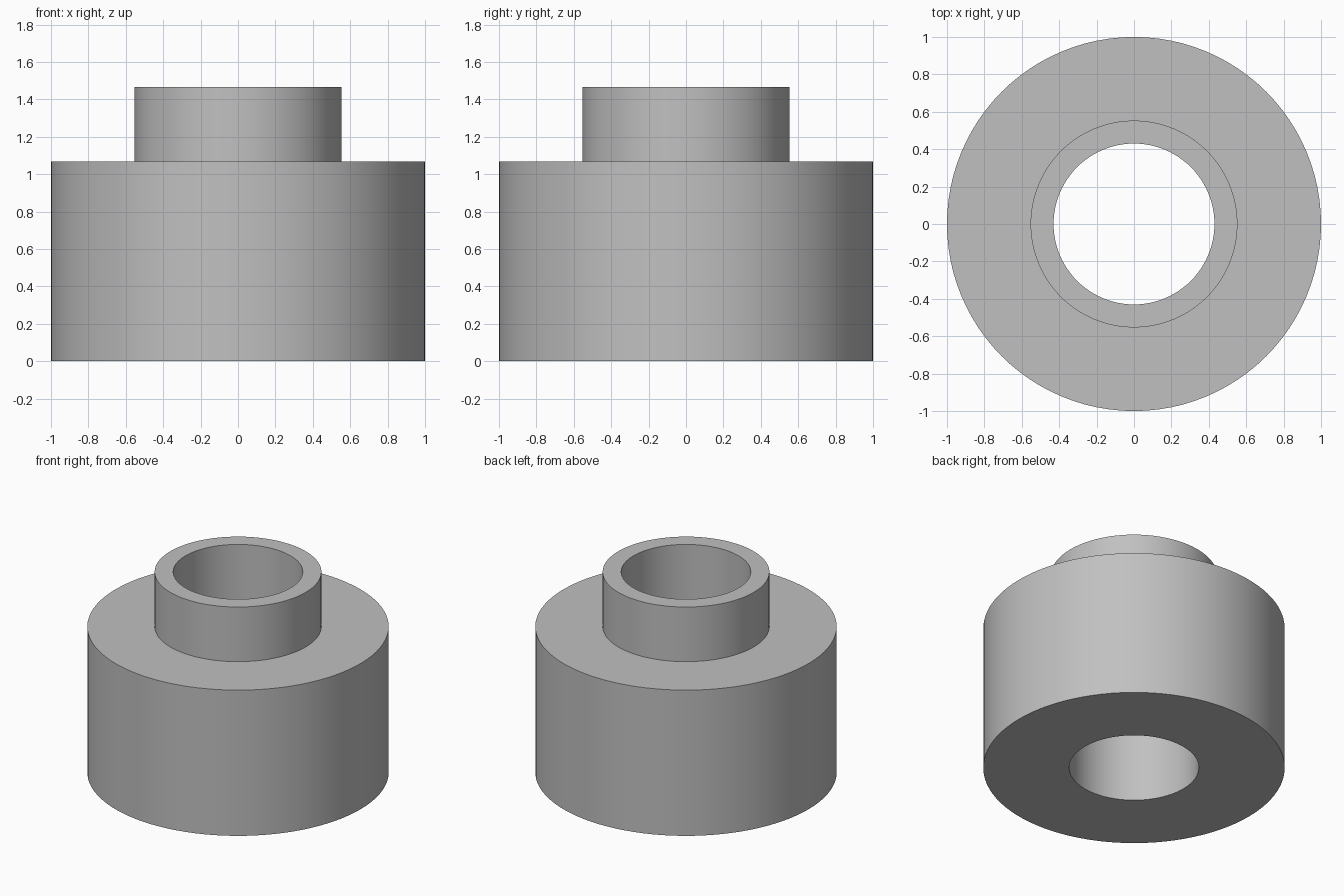
import bpy
import bmesh
import math

if "Cube" in bpy.data.objects:
    bpy.data.objects.remove(bpy.data.objects["Cube"])

SEGMENTS = 96

# Half profile of the bushing: (radius, height), closed loop
BORE, COLLAR, BODY = 0.43, 0.553, 1.0
SHOULDER, TOP = 1.067, 1.467
profile = [(BORE, 0), (BODY, 0), (BODY, SHOULDER),
           (COLLAR, SHOULDER), (COLLAR, TOP), (BORE, TOP)]

grey = bpy.data.materials.new("plain grey")
grey.diffuse_color = (0.53, 0.53, 0.53, 1)
grey.use_nodes = True
grey.node_tree.nodes["Principled BSDF"].inputs["Base Color"].default_value = grey.diffuse_color

# Flanged bushing: revolve the profile around z
bm = bmesh.new()
rings = []
for i in range(SEGMENTS):
    a = 2 * math.pi * i / SEGMENTS
    rings.append([bm.verts.new((r * math.cos(a), r * math.sin(a), z))
                  for r, z in profile])
n = len(profile)
for i in range(SEGMENTS):
    here, there = rings[i], rings[(i + 1) % SEGMENTS]
    for j in range(n):
        k = (j + 1) % n
        bm.faces.new((here[j], there[j], there[k], here[k]))
bmesh.ops.recalc_face_normals(bm, faces=bm.faces)
mesh = bpy.data.meshes.new("stepped_bushing")
bm.to_mesh(mesh)
bm.free()
mesh.materials.append(grey)

bushing = bpy.data.objects.new("stepped_bushing", mesh)
bpy.context.collection.objects.link(bushing)

# Smooth walls with crisp rims
bpy.context.view_layer.objects.active = bushing
bushing.select_set(True)
bpy.ops.object.shade_smooth_by_angle(angle=math.radians(30))
